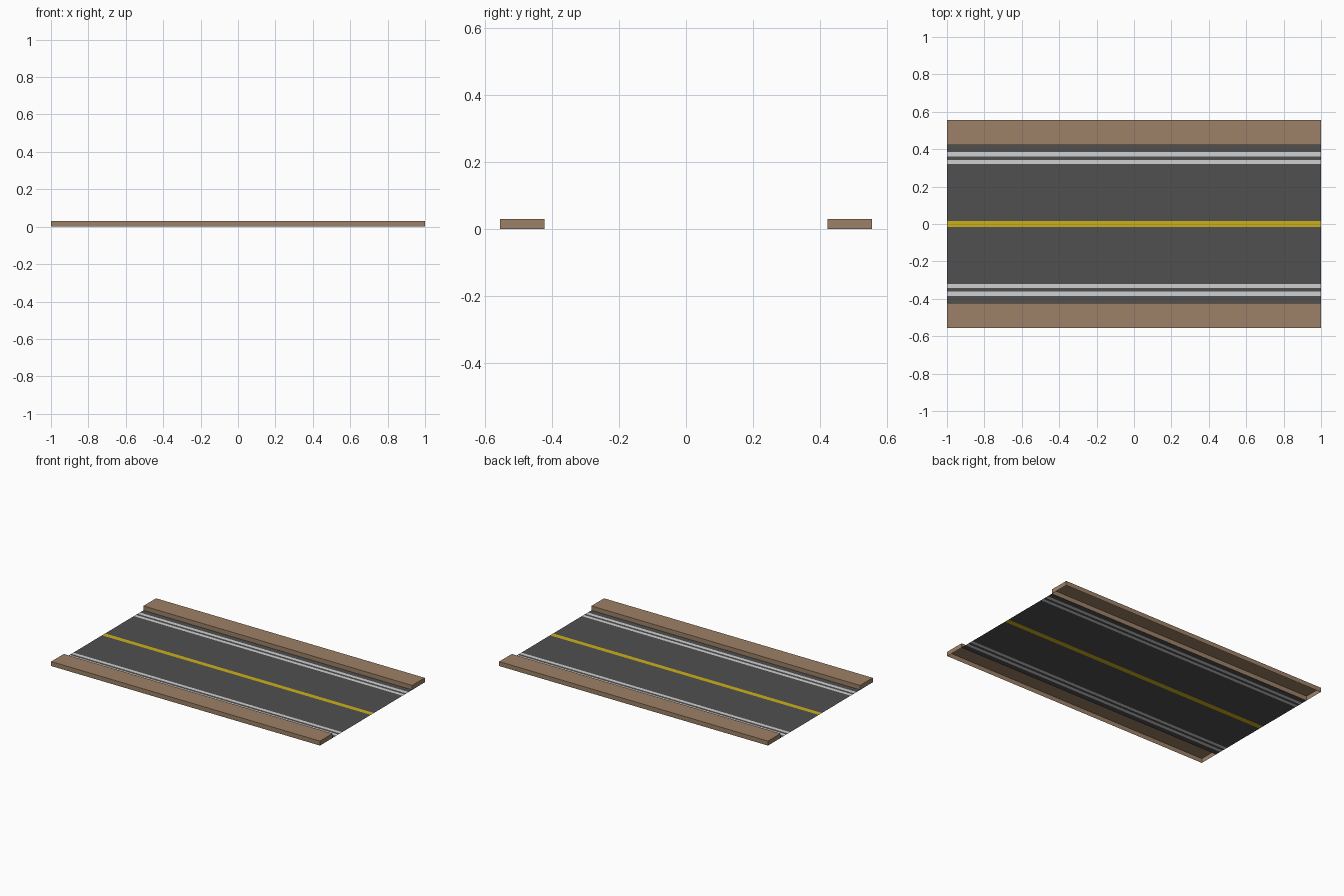
import bpy
import bmesh

cube = bpy.data.objects.get("Cube")
if cube:
    bpy.data.objects.remove(cube, do_unlink=True)


def material(name, color):
    m = bpy.data.materials.new(name)
    m.use_nodes = True
    m.diffuse_color = (*color, 1)
    bsdf = next(n for n in m.node_tree.nodes if n.type == "BSDF_PRINCIPLED")
    bsdf.inputs["Base Color"].default_value = (*color, 1)
    return m


asphalt = material("asphalt grey", (0.08, 0.08, 0.08))
white = material("line white", (0.63, 0.63, 0.63))
yellow = material("line yellow", (0.60, 0.44, 0.01))
brown = material("kerb brown", (0.34, 0.22, 0.135))

HALF_LENGTH = 1.0
ROAD_EDGE = 0.423
KERB_EDGE = 0.557
KERB_HEIGHT = 0.03


def make_object(name, bm, materials):
    mesh = bpy.data.meshes.new(name)
    bm.to_mesh(mesh)
    bm.free()
    for m in materials:
        mesh.materials.append(m)
    obj = bpy.data.objects.new(name, mesh)
    bpy.context.collection.objects.link(obj)
    return obj


# Road sheet: one flat strip per painted band, mirrored about the centre line
half_edges = [0.017, 0.321, 0.343, 0.362, 0.385, ROAD_EDGE]
edges = [-y for y in reversed(half_edges)] + half_edges
half_bands = [0, 1, 0, 1, 0]
bands = half_bands + [2] + half_bands
bm = bmesh.new()
rows = [[bm.verts.new((x, y, 0)) for x in (-HALF_LENGTH, HALF_LENGTH)] for y in edges]
for low, high, band in zip(rows, rows[1:], bands):
    face = bm.faces.new((low[0], low[1], high[1], high[0]))
    face.material_index = band
make_object("road", bm, [asphalt, white, yellow])

# Kerbs: hollow boxes, open underneath
for name, side in (("front_kerb", -1), ("back_kerb", 1)):
    bm = bmesh.new()
    bmesh.ops.create_cube(bm, size=1)
    bmesh.ops.scale(bm, vec=(2 * HALF_LENGTH, KERB_EDGE - ROAD_EDGE, KERB_HEIGHT), verts=bm.verts)
    middle = side * (KERB_EDGE + ROAD_EDGE) / 2
    bmesh.ops.translate(bm, vec=(0, middle, KERB_HEIGHT / 2), verts=bm.verts)
    bm.normal_update()
    bottom = [f for f in bm.faces if f.normal.z < -0.5]
    bmesh.ops.delete(bm, geom=bottom, context="FACES_ONLY")
    make_object(name, bm, [brown])
